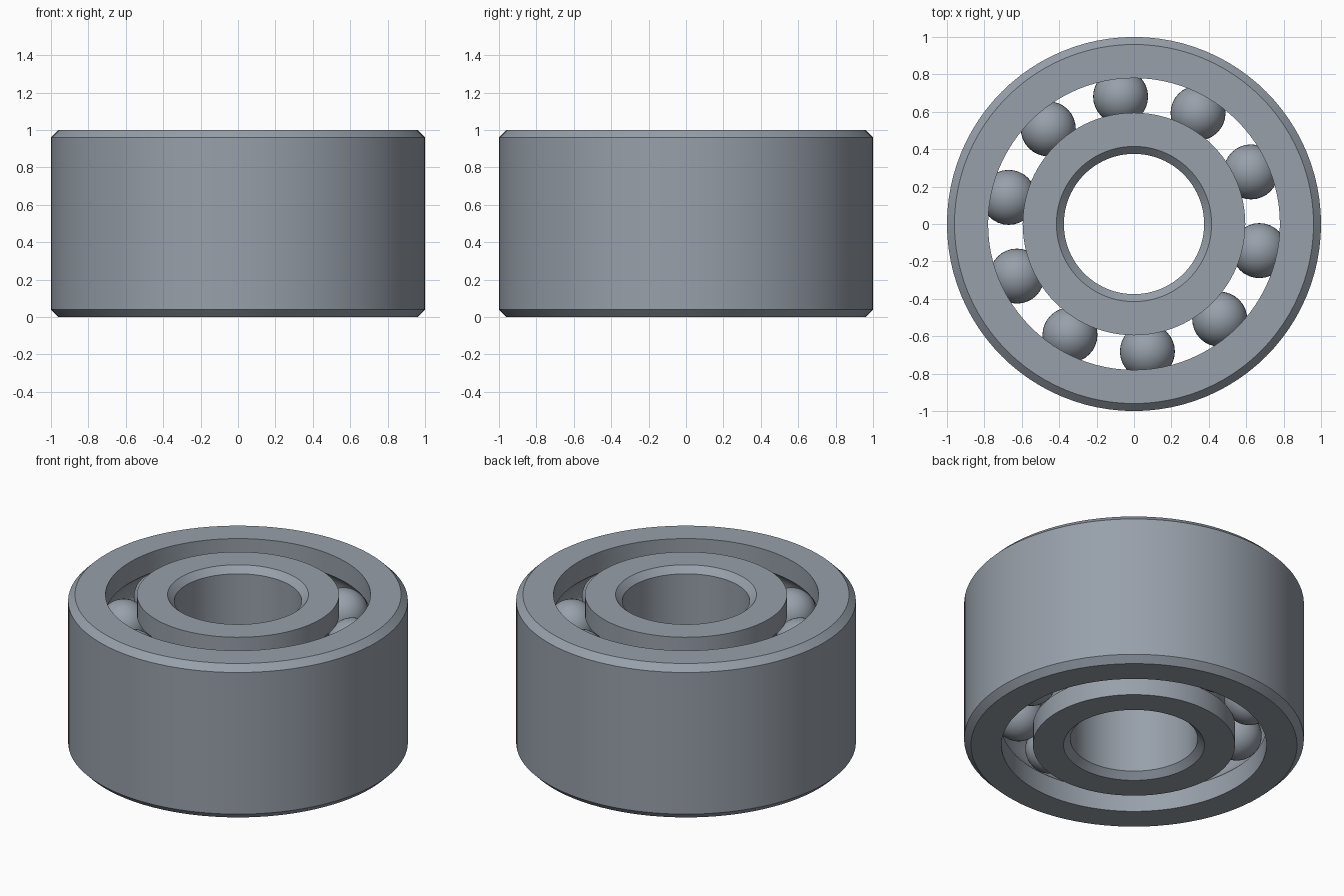
import bpy, bmesh, math

cube = bpy.data.objects.get("Cube")
if cube:
    bpy.data.objects.remove(cube)

SEGMENTS = 96
HEIGHT = 1.0
CHAMFER = 0.04
ROWS = (0.25, 0.75)          # heights of the two ball rows
PITCH, BALL, GROOVE = 0.685, 0.147, 0.15
BALL_COUNT = 10

steel = bpy.data.materials.new("steel grey")
steel.use_nodes = True
colour = (0.31, 0.35, 0.40, 1)
steel.diffuse_color = colour
steel.node_tree.nodes["Principled BSDF"].inputs["Base Color"].default_value = colour


def finish(name, bm):
    bmesh.ops.recalc_face_normals(bm, faces=bm.faces)
    mesh = bpy.data.meshes.new(name)
    bm.to_mesh(mesh)
    bm.free()
    mesh.materials.append(steel)
    obj = bpy.data.objects.new(name, mesh)
    bpy.context.collection.objects.link(obj)
    bpy.ops.object.select_all(action='DESELECT')
    obj.select_set(True)
    bpy.context.view_layer.objects.active = obj
    bpy.ops.object.shade_smooth_by_angle(angle=math.radians(30))
    return obj


def ring(name, wall, shoulder):
    """Lathe a race: chamfered plain wall, grooved shoulder facing the balls."""
    side = 1 if shoulder > PITCH else -1
    face = wall - side * CHAMFER
    points = [(wall, HEIGHT - CHAMFER), (wall, CHAMFER), (face, 0), (shoulder, 0)]
    half = math.acos(abs(shoulder - PITCH) / GROOVE)
    for z in ROWS:
        for i in range(13):
            a = -half + 2 * half * i / 12
            points.append((PITCH + side * GROOVE * math.cos(a), z + GROOVE * math.sin(a)))
    points += [(shoulder, HEIGHT), (face, HEIGHT)]

    bm = bmesh.new()
    loops = []
    for k in range(SEGMENTS):
        t = math.tau * k / SEGMENTS
        loops.append([bm.verts.new((r * math.cos(t), r * math.sin(t), z)) for r, z in points])
    n = len(points)
    for k in range(SEGMENTS):
        a, b = loops[k], loops[(k + 1) % SEGMENTS]
        for i in range(n):
            j = (i + 1) % n
            bm.faces.new((a[i], b[i], b[j], a[j]))
    return finish(name, bm)


# Inner and outer races
ring("outer_ring", 1.0, 0.78)
ring("inner_ring", 0.375, 0.595)

# Two aligned rows of balls sharing one mesh
bm = bmesh.new()
bmesh.ops.create_uvsphere(bm, u_segments=32, v_segments=20, radius=BALL)
first = finish("ball", bm)
for row, z in zip(("lower", "upper"), ROWS):
    for i in range(BALL_COUNT):
        t = math.radians(24) + math.tau * i / BALL_COUNT
        ball = bpy.data.objects.new(f"{row}_ball_{i + 1}", first.data)
        ball.location = (PITCH * math.cos(t), PITCH * math.sin(t), z)
        bpy.context.collection.objects.link(ball)
bpy.data.objects.remove(first)
